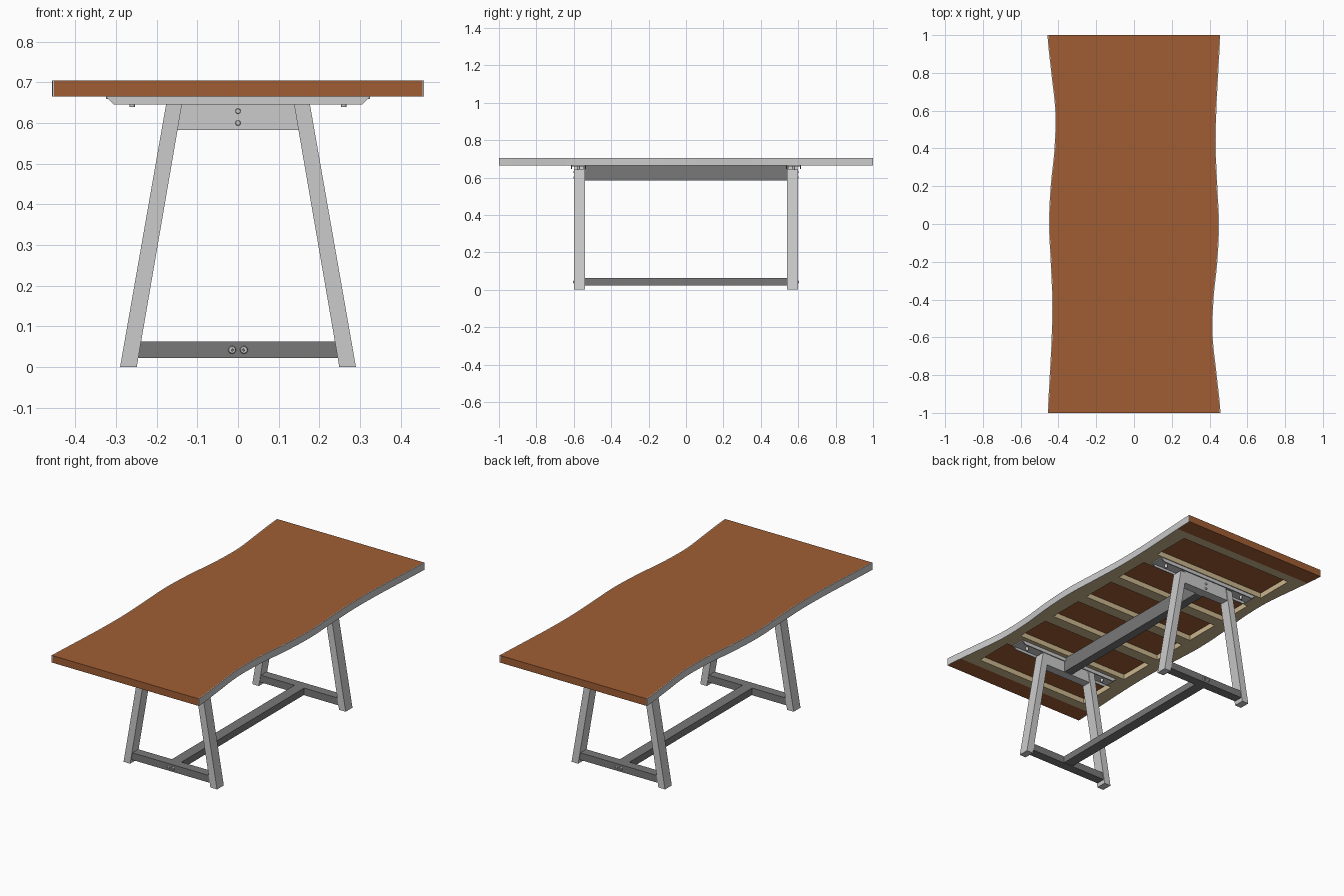
import bpy, bmesh, math
from mathutils import Vector, Matrix

if "Cube" in bpy.data.objects:
    bpy.data.objects.remove(bpy.data.objects["Cube"], do_unlink=True)


def material(name, colour):
    m = bpy.data.materials.new(name)
    m.use_nodes = True
    m.diffuse_color = (*colour, 1)
    m.node_tree.nodes["Principled BSDF"].inputs["Base Color"].default_value = (*colour, 1)
    return m


WOOD = material("brown wood", (0.35, 0.11, 0.034))
CORE = material("pale plywood", (0.60, 0.47, 0.27))
STEEL = material("light steel", (0.60, 0.60, 0.60))
DARK = material("dark steel", (0.19, 0.19, 0.19))


def finish(name, bm, mat):
    bmesh.ops.recalc_face_normals(bm, faces=bm.faces)
    mesh = bpy.data.meshes.new(name)
    bm.to_mesh(mesh)
    bm.free()
    mesh.materials.append(mat)
    ob = bpy.data.objects.new(name, mesh)
    bpy.context.collection.objects.link(ob)
    return ob


def prism(name, points, axis, lo, hi, mat):
    """Extrude a 2D outline: (x, y) along z, or (x, z) along y."""
    bm = bmesh.new()
    if axis == "z":
        verts = [bm.verts.new((a, b, lo)) for a, b in points]
        step = Vector((0, 0, hi - lo))
    else:
        verts = [bm.verts.new((a, lo, b)) for a, b in points]
        step = Vector((0, hi - lo, 0))
    face = bm.faces.new(verts)
    new = bmesh.ops.extrude_face_region(bm, geom=[face])["geom"]
    bmesh.ops.translate(bm, vec=step, verts=[g for g in new if isinstance(g, bmesh.types.BMVert)])
    return finish(name, bm, mat)


def box(name, x, y, z, mat):
    return prism(name, [(x[0], y[0]), (x[1], y[0]), (x[1], y[1]), (x[0], y[1])], "z", *z, mat)


def bolt(name, centre, radius, depth, axis, mat, sides=12):
    bm = bmesh.new()
    bmesh.ops.create_cone(bm, cap_ends=True, segments=sides, radius1=radius,
                          radius2=radius * 0.8, depth=depth)
    turn = Vector((0, 0, 1)).rotation_difference(Vector(axis)).to_matrix().to_4x4()
    bmesh.ops.transform(bm, matrix=Matrix.Translation(centre) @ turn, verts=bm.verts)
    return finish(name, bm, mat)


# Wavy long edges; one is the other turned half a circle
WAVE = [.456, .446, .436, .433, .441, .45, .441, .421, .417, .438, .458]
BOTTOM, SHEET, TOP = 0.665, 0.695, 0.705
BAND = 0.004


def wave(y):
    t = (y + 1) * 5
    i = min(int(t), 9)
    t -= i
    a, b, c, d = (WAVE[max(0, min(10, i + k))] for k in (-1, 0, 1, 2))
    return b + 0.5 * t * (c - a + t * (2*a - 5*b + 4*c - d + t * (3*(b - c) + d - a)))


def outline(lo, hi, n):
    ys = [lo + (hi - lo) * k / n for k in range(n + 1)]
    return ([(BAND - wave(y), y) for y in ys]
            + [(wave(-y) - BAND, y) for y in reversed(ys)])


# Tabletop: thin sheet, solid ends and pocketed core
END = 0.9
prism("tabletop_sheet", outline(-1, 1, 50), "z", SHEET, TOP, WOOD)
prism("front_end_plank", outline(-1, -END, 4), "z", BOTTOM, SHEET, WOOD)
prism("back_end_plank", outline(END, 1, 4), "z", BOTTOM, SHEET, WOOD)
core = prism("tabletop_core", outline(-END, END, 44), "z", BOTTOM, SHEET, CORE)

for lo, hi in ((.033, .238), (.305, .51), (.62, .845)):
    for s in (-1, 1):
        y = sorted((s * lo, s * hi))
        cutter = box("pocket_cutter", (-.36, .36), y, (BOTTOM - .05, SHEET + .05), CORE)
        cutter.hide_render = True
        mod = core.modifiers.new("pocket", "BOOLEAN")
        mod.operation = "DIFFERENCE"
        mod.solver = "EXACT"
        mod.object = cutter
bpy.context.view_layer.update()
cut_mesh = bpy.data.meshes.new_from_object(
    core.evaluated_get(bpy.context.evaluated_depsgraph_get()))
core.modifiers.clear()
core.data = cut_mesh
for ob in [o for o in bpy.data.objects if o.name.startswith("pocket_cutter")]:
    bpy.data.objects.remove(ob, do_unlink=True)

# Steel bands along the wavy edges
rows = [-1 + k / 25 for k in range(51)]
for name, s in (("right_edge_band", -1), ("left_edge_band", 1)):
    outer = [(s * wave(-s * y), y) for y in rows]
    inner = [(x - s * BAND, y) for x, y in outer]
    prism(name, outer + inner[::-1], "z", BOTTOM, TOP, STEEL)

# Two trestles
LEG_TOP = 0.645
for end, s in (("front", -1), ("back", 1)):
    def span(a, b):
        return sorted((s * a, s * b))

    for side, m in (("left", 1), ("right", -1)):
        prism(f"{end}_{side}_leg",
              [(m * .29, 0), (m * .249, 0), (m * .138, LEG_TOP), (m * .177, LEG_TOP)],
              "y", *span(.54, .60), STEEL)
        bolt(f"{end}_{side}_bracket_bolt", (m * .26, s * .575, .650), .008, .022,
             (0, 0, -1), STEEL)
        bolt(f"{end}_{side}_crossbar_bolt", (m * .0145, s * .598, .042), .010, .008,
             (0, s, 0), STEEL)
        bolt(f"{end}_{side}_crossbar_bolt_core", (m * .0145, s * .603, .042), .004, .004,
             (0, s, 0), DARK, 6)

    # Channel bracket under the top
    flange = [(-.325, BOTTOM), (-.305, LEG_TOP), (.305, LEG_TOP), (.325, BOTTOM)]
    prism(f"{end}_bracket_outer_flange", flange, "y", *span(.609, .615), STEEL)
    prism(f"{end}_bracket_inner_flange", flange, "y", *span(.535, .541), STEEL)
    box(f"{end}_bracket_plate", (-.325, .325), span(.541, .609), (.659, BOTTOM), STEEL)

    # Crosspieces between the legs
    prism(f"{end}_upper_crosspiece",
          [(-.151, .583), (.151, .583), (.14, .659), (-.14, .659)],
          "y", *span(.545, .595), STEEL)
    prism(f"{end}_lower_crossbar",
          [(-.246, .022), (.246, .022), (.239, .062), (-.239, .062)],
          "y", *span(.543, .595), DARK)
    for z in (.60, .629):
        bolt(f"{end}_crosspiece_bolt", (0, s * .597, z), .007, .008, (0, s, 0), STEEL)

# Long beams joining the trestles
box("upper_beam", (-.025, .025), (-.545, .545), (.585, BOTTOM), DARK)
box("lower_stretcher", (-.03, .03), (-.545, .545), (.024, .062), DARK)
